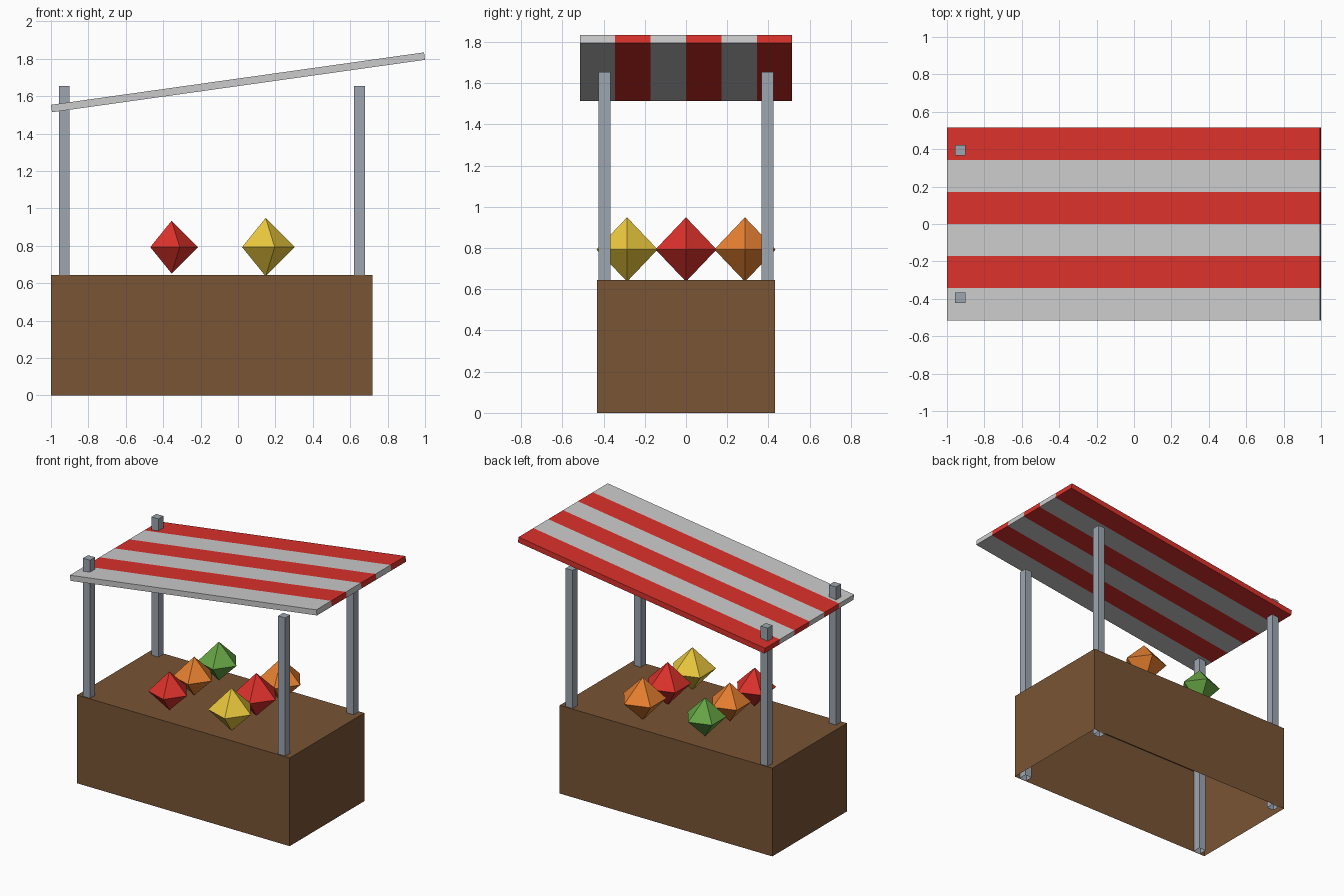
import bpy, bmesh
from math import sin, cos, radians, tau
from mathutils import Matrix

if "Cube" in bpy.data.objects:
    bpy.data.objects.remove(bpy.data.objects["Cube"])


def material(name, rgb):
    m = bpy.data.materials.new(name)
    m.diffuse_color = (*rgb, 1)
    m.use_nodes = True
    m.node_tree.nodes["Principled BSDF"].inputs["Base Color"].default_value = m.diffuse_color
    return m


RED = material("red", (0.71, 0.031, 0.024))
PALE = material("pale_cloth", (0.8, 0.8, 0.8))
WOOD = material("wood", (0.188, 0.089, 0.035))
METAL = material("metal", (0.342, 0.381, 0.434))
YELLOW = material("yellow", (0.82, 0.57, 0.047))
ORANGE = material("orange", (0.79, 0.214, 0.030))
GREEN = material("green", (0.133, 0.38, 0.059))


def finish(bm, name, mats, loc=(0, 0, 0)):
    me = bpy.data.meshes.new(name)
    bm.to_mesh(me)
    bm.free()
    for m in mats:
        me.materials.append(m)
    ob = bpy.data.objects.new(name, me)
    ob.location = loc
    bpy.context.collection.objects.link(ob)
    return ob


def box(size, open_bottom=False):
    bm = bmesh.new()
    bmesh.ops.create_cube(bm, size=1, matrix=Matrix.Diagonal((*size, 1)))
    bm.normal_update()
    if open_bottom:
        bottom = [f for f in bm.faces if f.normal.z < -0.5]
        bmesh.ops.delete(bm, geom=bottom, context='FACES_ONLY')
    return bm


# Counter: a thin shell, open underneath
finish(box((1.72, 0.862, 0.645), True), "counter", [WOOD], (-0.14, 0, 0.3225))

# Four hollow-ended posts running from the ground up through the counter
for xn, x in (("left", -0.929), ("right", 0.65)):
    for yn, y in (("front", -0.395), ("back", 0.395)):
        finish(box((0.057, 0.057, 1.655), True), f"{yn}_{xn}_post", [METAL], (x, y, 0.8275))

# Sloping awning, cut into six striped bands
WIDTH, BANDS = 1.03, 6
bm = box((2.014, WIDTH, 0.04))
for i in range(1, BANDS):
    bmesh.ops.bisect_plane(bm, geom=bm.verts[:] + bm.edges[:] + bm.faces[:],
                           plane_co=(0, WIDTH * (i / BANDS - 0.5), 0), plane_no=(0, 1, 0))
for f in bm.faces:
    band = int((f.calc_center_median().y / WIDTH + 0.5) * BANDS * 0.999)
    f.material_index = band % 2
awning = finish(bm, "awning", [PALE, RED], (0, 0, 1.674))
awning.rotation_euler.y = radians(-8)


# Fruit: five-sided double pyramids
def fruit(name, mat, r, loc):
    bm = bmesh.new()
    ring = [bm.verts.new((r * cos(tau * k / 5), r * sin(tau * k / 5), 0)) for k in range(5)]
    for z in (r, -r):
        tip = bm.verts.new((0, 0, z))
        for k in range(5):
            bm.faces.new((ring[k], ring[(k + 1) % 5], tip))
    bmesh.ops.recalc_face_normals(bm, faces=bm.faces)
    finish(bm, name, [mat], loc)


columns = (("left", -0.355, 0.141, (RED, ORANGE, GREEN)),
           ("right", 0.148, 0.156, (YELLOW, RED, ORANGE)))
for cn, x, r, mats in columns:
    for rn, y, mat in zip(("front", "middle", "back"), (-0.286, 0, 0.286), mats):
        fruit(f"{rn}_{cn}_fruit", mat, r, (x, y, 0.793))
